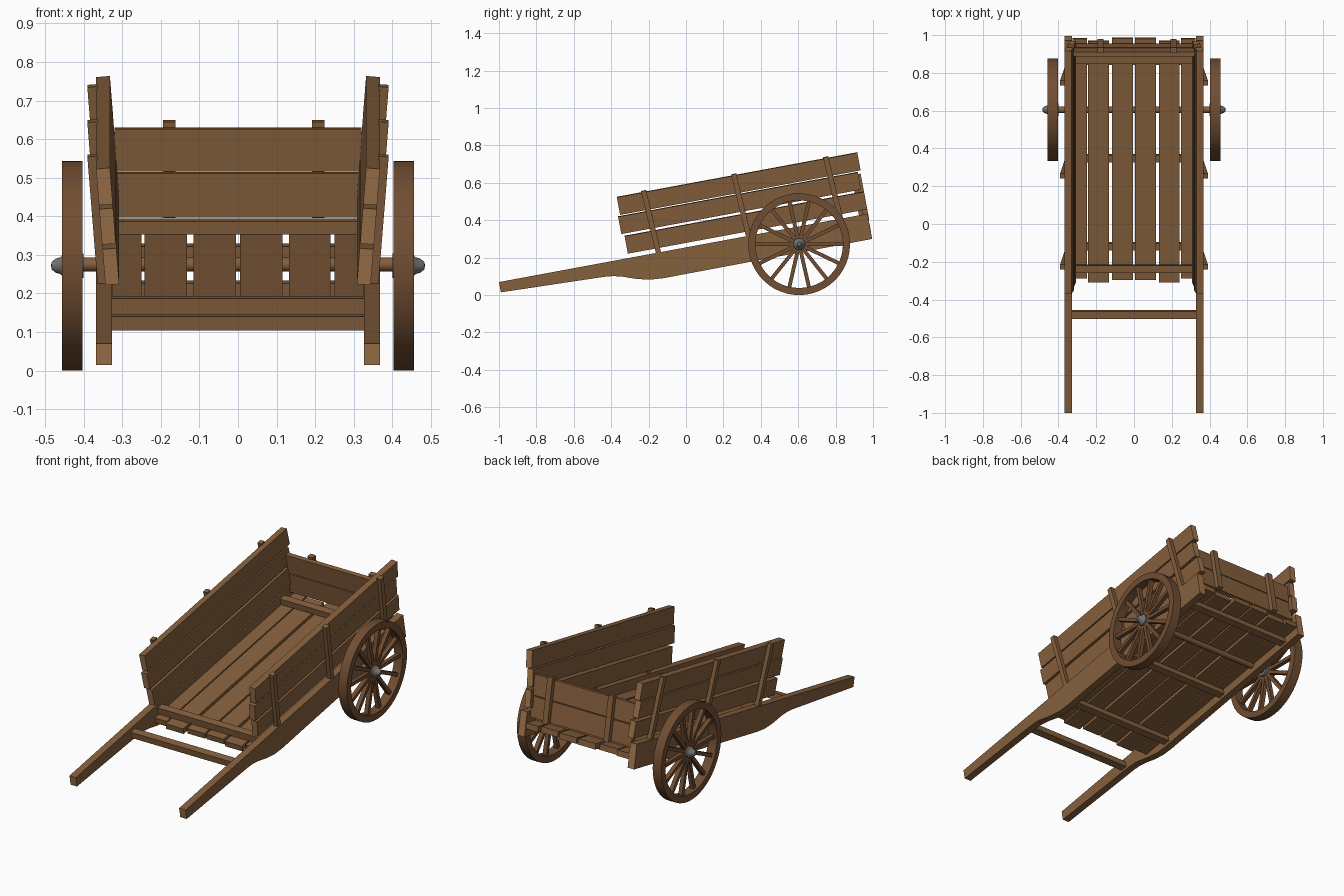
import bpy, bmesh, math
from mathutils import Matrix, Vector

if "Cube" in bpy.data.objects:
    bpy.data.objects.remove(bpy.data.objects["Cube"])

SLOPE = math.radians(10.5)
FLARE = math.radians(4.5)
# Cart frame: x across, y along the slope, z above the shaft tops
CART = Matrix.Translation((0, 0, 0.255)) @ Matrix.Rotation(SLOPE, 4, 'X')


def material(name, rgb):
    m = bpy.data.materials.new(name)
    m.diffuse_color = (*rgb, 1)
    m.use_nodes = True
    m.node_tree.nodes["Principled BSDF"].inputs["Base Color"].default_value = m.diffuse_color
    return m


WOOD = material("brown wood", (0.235, 0.115, 0.046))
END = material("light end grain", (0.36, 0.18, 0.075))
WHEEL = material("dark wheel wood", (0.165, 0.075, 0.031))
IRON = material("grey iron", (0.17, 0.17, 0.17))


def finish(bm, name, mats, matrix=CART, smooth=False):
    bmesh.ops.recalc_face_normals(bm, faces=bm.faces)
    me = bpy.data.meshes.new(name)
    for m in mats:
        me.materials.append(m)
    bm.to_mesh(me)
    bm.free()
    ob = bpy.data.objects.new(name, me)
    ob.matrix_world = matrix
    bpy.context.collection.objects.link(ob)
    if smooth:
        bpy.context.view_layer.objects.active = ob
        ob.select_set(True)
        bpy.ops.object.shade_smooth_by_angle(angle=math.radians(35))
        ob.select_set(False)
    return ob


def box(name, x, y, z, matrix=CART, ends=False):
    """Box from (min, max) ranges; ends=True gives the y ends end grain."""
    bm = bmesh.new()
    bmesh.ops.create_cube(bm, size=1)
    for v in bm.verts:
        v.co = [r[0] + (c + 0.5) * (r[1] - r[0]) for c, r in zip(v.co, (x, y, z))]
    bm.normal_update()
    if ends:
        for f in bm.faces:
            f.material_index = int(abs(f.normal.y) > 0.9)
    return finish(bm, name, [WOOD, END], matrix)


def cylinder(bm, r, x0, x1, seg=24, r2=None):
    """Cylinder or cone along x."""
    m = Matrix.Translation(((x0 + x1) / 2, 0, 0)) @ Matrix.Rotation(math.pi / 2, 4, 'Y')
    bmesh.ops.create_cone(bm, cap_ends=True, segments=seg, radius1=r,
                          radius2=r if r2 is None else r2, depth=x1 - x0, matrix=m)


def lathe(name, profile, mat, matrix, seg=40, closed=False):
    """Revolve (x, radius) points round the x axis."""
    bm = bmesh.new()
    vs = [bm.verts.new((x, 0, r)) for x, r in profile]
    n = len(vs)
    es = [bm.edges.new((vs[i], vs[(i + 1) % n])) for i in range(n if closed else n - 1)]
    bmesh.ops.spin(bm, geom=vs + es, cent=(0, 0, 0), axis=(1, 0, 0),
                   angle=2 * math.pi, steps=seg, use_merge=True)
    bmesh.ops.remove_doubles(bm, verts=bm.verts, dist=1e-5)
    return finish(bm, name, [mat], matrix, True)


# Shaft outline (along, above): slim handle swelling into a deep beam
OUTLINE = [(-1.017, 0), (0.987, 0), (0.987, -0.137), (-0.15, -0.14), (-0.22, -0.135),
           (-0.29, -0.118), (-0.36, -0.093), (-0.41, -0.08), (-0.46, -0.075), (-1.017, -0.056)]
PLANKS = [(-0.312, 0.99, 0.025, 0.12), (-0.327, 0.977, 0.135, 0.229), (-0.315, 0.993, 0.237, 0.333)]

for side, label in ((-1, "left"), (1, "right")):
    # Shaft
    bm = bmesh.new()
    f = bm.faces.new([bm.verts.new((side * 0.327, s, t)) for s, t in OUTLINE])
    ext = bmesh.ops.extrude_face_region(bm, geom=[f])
    bmesh.ops.translate(bm, vec=(side * 0.041, 0, 0),
                        verts=[g for g in ext["geom"] if isinstance(g, bmesh.types.BMVert)])
    bmesh.ops.recalc_face_normals(bm, faces=bm.faces)
    for f in bm.faces:
        f.material_index = int(abs(f.normal.y) > 0.9)
    finish(bm, label + "_shaft", [WOOD, END])

    # Flared side boards and their outer stakes
    flare = CART @ Matrix.Translation((side * 0.324, 0, 0)) @ Matrix.Rotation(side * FLARE, 4, 'Y')
    for i, (s0, s1, t0, t1) in enumerate(PLANKS):
        box(f"{label}_side_board_{i + 1}", (-0.018, 0.018), (s0, s1), (t0, t1), flare, True)
    for i, s in enumerate((-0.15, 0.34, 0.84)):
        lean = flare @ Matrix.Translation((side * 0.027, s, 0)) @ Matrix.Rotation(math.radians(3), 4, 'X')
        box(f"{label}_side_stake_{i + 1}", (-0.013, 0.013), (-0.014, 0.014), (0, 0.343), lean)

    # Wheel: rim, spokes, hub and iron cap
    hub = Matrix.Translation((side * 0.43, 0.605, 0.272))
    lathe(label + "_wheel_rim", [(-0.027, 0.272), (0.027, 0.272), (0.027, 0.234), (-0.027, 0.234)],
          WHEEL, hub, 48, True)
    bm = bmesh.new()
    for i in range(14):
        m = (Matrix.Rotation(2 * math.pi * i / 14, 4, 'X') @ Matrix.Translation((0, 0.13, 0))
             @ Matrix.Diagonal((0.024, 0.22, 0.02, 1)))
        bmesh.ops.create_cube(bm, size=1, matrix=m)
    finish(bm, label + "_wheel_spokes", [WHEEL], hub)
    lathe(label + "_hub_cap", [(side * x, r) for x, r in
          ((-0.03, 0), (-0.03, 0.032), (0.022, 0.032), (0.03, 0.022), (0.043, 0.018), (0.053, 0.01), (0.055, 0))],
          IRON, hub, 20)

# Axle
bm = bmesh.new()
cylinder(bm, 0.018, -0.42, 0.42, 20)
finish(bm, "axle", [WOOD], Matrix.Translation((0, 0.605, 0.275)), True)

# Floor boards
FLOOR = [(-0.325, -0.25, -0.305, 0.985), (-0.243, -0.132, -0.325, 0.972), (-0.116, -0.005, -0.312, 0.988),
         (0.005, 0.116, -0.312, 0.986), (0.132, 0.24, -0.325, 0.972), (0.25, 0.325, -0.305, 0.985)]
for i, (x0, x1, s0, s1) in enumerate(FLOOR):
    box(f"floor_board_{i + 1}", (x0, x1), (s0, s1), (-0.092, -0.06))

# Battens above the floor, beams below it, crossbar between the handles
for name, s, t0, t1 in (("front_batten", -0.248, -0.06, -0.02), ("rear_batten", 0.878, -0.06, -0.025),
                        ("front_beam", -0.14, -0.122, -0.088), ("middle_beam", 0.335, -0.122, -0.088),
                        ("rear_beam", 0.86, -0.122, -0.088), ("handle_crossbar", -0.495, -0.058, -0.022)):
    box(name, (-0.328, 0.328), (s - 0.02, s + 0.02), (t0, t1))

# Tailgate boards and stakes
for i, (t0, t1) in enumerate(((-0.03, 0.086), (0.091, 0.203))):
    box(f"tailgate_board_{i + 1}", (-0.32, 0.32), (0.94, 0.965), (t0, t1))
for i, x in enumerate((-0.178, 0.208)):
    box(f"tailgate_stake_{i + 1}", (x - 0.016, x + 0.016), (0.962, 0.99), (-0.035, 0.218))
